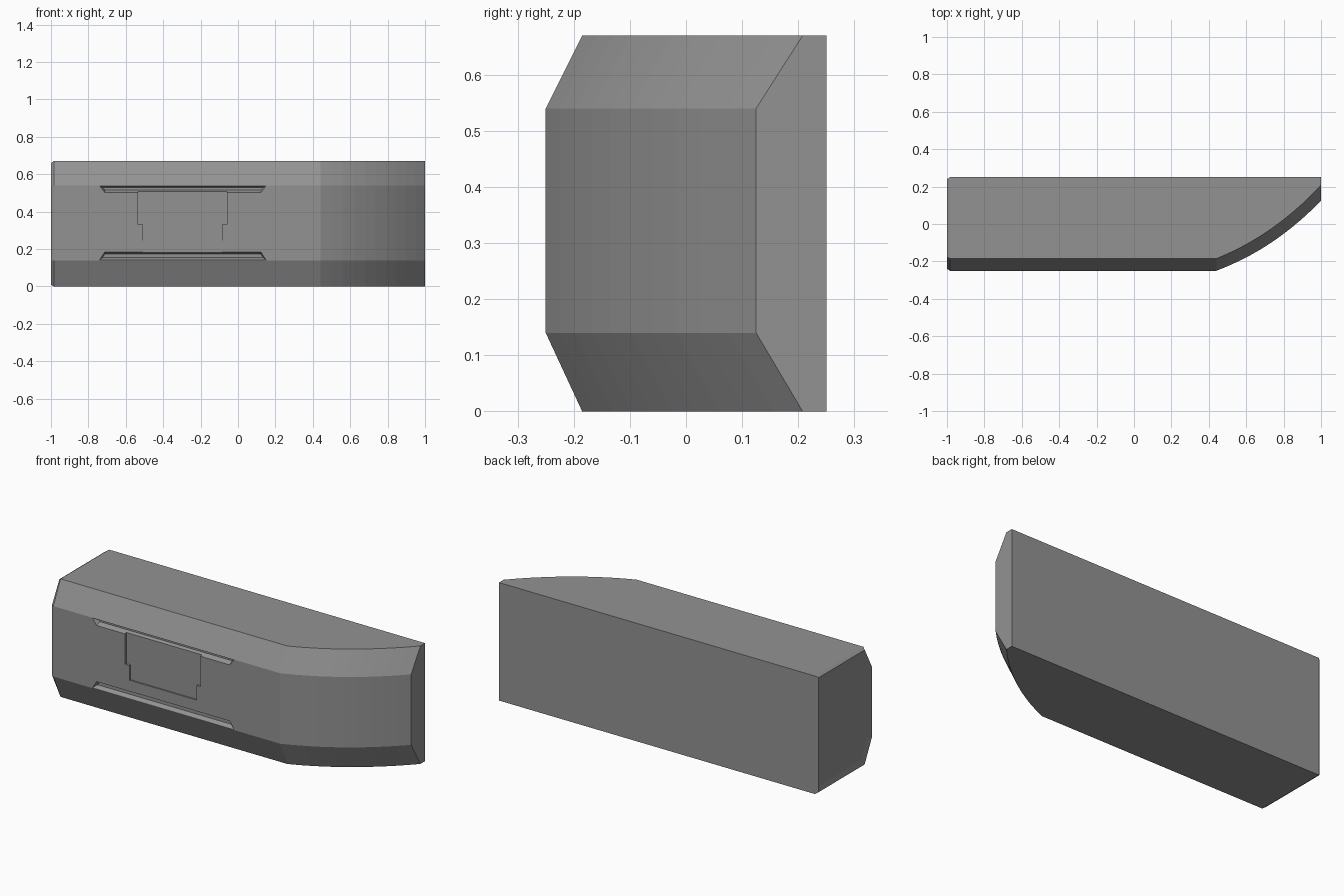
import bpy
import bmesh

cube = bpy.data.objects.get("Cube")
if cube:
    bpy.data.objects.remove(cube, do_unlink=True)

grey = bpy.data.materials.new("mid grey")
grey.use_nodes = True
colour = (0.29, 0.29, 0.29, 1)
grey.diffuse_color = colour
grey.node_tree.nodes["Principled BSDF"].inputs["Base Color"].default_value = colour

HEIGHT, BACK, FRONT = 0.67, 0.25, -0.25


def make_loft(name, rings):
    """Skin matching rings of points and cap both ends; inset the first cap later if needed."""
    bm = bmesh.new()
    loops = [[bm.verts.new(p) for p in ring] for ring in rings]
    for a, b in zip(loops, loops[1:]):
        for i in range(len(a)):
            j = (i + 1) % len(a)
            bm.faces.new((a[i], a[j], b[j], b[i]))
    first_cap = bm.faces.new(loops[0])
    bm.faces.new(loops[-1])
    bmesh.ops.recalc_face_normals(bm, faces=bm.faces)
    if name == "bumper_body":
        # Shallow panel in the straight end
        bmesh.ops.inset_individual(bm, faces=[first_cap], thickness=0.04, depth=-0.006)
    mesh = bpy.data.meshes.new(name)
    bm.to_mesh(mesh)
    bm.free()
    mesh.materials.append(grey)
    obj = bpy.data.objects.new(name, mesh)
    bpy.context.collection.objects.link(obj)
    return obj


def section(x, front, slope, inset=0.0):
    """Six-sided cross-section with chamfered front edges."""
    lo, hi = inset, HEIGHT - inset
    return [(x, BACK - inset, lo), (x, front + slope + inset, lo),
            (x, front + inset, 0.14), (x, front + inset, 0.54),
            (x, front + slope + inset, hi), (x, BACK - inset, hi)]


# Straight run, then a curved sweep toward the back
rings = [section(-1, FRONT, 0.065, 0.01), section(-0.985, FRONT, 0.065)]
STEPS = 10
for i in range(STEPS + 1):
    t = i / STEPS
    s = 1 - t
    x = s * s * 0.44 + 2 * s * t * 0.75 + t * t
    y = s * s * FRONT - 2 * s * t * 0.135 + t * t * 0.125
    rings.append(section(x, y, 0.065 + 0.018 * t))
body = make_loft("bumper_body", rings)


def carve(name, outline, floor, depth):
    """Cut a recess with sloping walls from the outline down to the floor."""
    levels = [(outline, FRONT - 0.05), (outline, FRONT), (floor, FRONT + depth)]
    cutter = make_loft(name, [[(x, y, z) for x, z in pts] for pts, y in levels])
    cutter.hide_render = True
    mod = body.modifiers.new(name, "BOOLEAN")
    mod.operation = "DIFFERENCE"
    mod.solver = "EXACT"
    mod.object = cutter
    bpy.context.view_layer.objects.active = body
    bpy.ops.object.modifier_apply(modifier=name)
    bpy.data.objects.remove(cutter, do_unlink=True)


def trapezoid(wide, narrow, half_wide, half_narrow):
    mid = -0.295
    return [(mid - half_wide, wide), (mid + half_wide, wide),
            (mid + half_narrow, narrow), (mid - half_narrow, narrow)]


# Upper and lower grooves
carve("upper_groove", trapezoid(0.538, 0.503, 0.445, 0.418),
      trapezoid(0.53, 0.516, 0.43, 0.416), 0.025)
carve("lower_groove", trapezoid(0.142, 0.184, 0.445, 0.418),
      trapezoid(0.154, 0.174, 0.43, 0.416), 0.025)

# Stepped latch panel between the grooves
panel = [(-0.535, 0.508), (-0.06, 0.508), (-0.06, 0.33), (-0.085, 0.33),
         (-0.085, 0.245), (-0.508, 0.245), (-0.508, 0.33), (-0.535, 0.33)]
carve("latch_panel", panel, panel, 0.012)

# Shallow strip below the latch panel
strip = [(-0.508, 0.25), (-0.085, 0.25), (-0.085, 0.18), (-0.508, 0.18)]
carve("latch_strip", strip, strip, 0.004)
